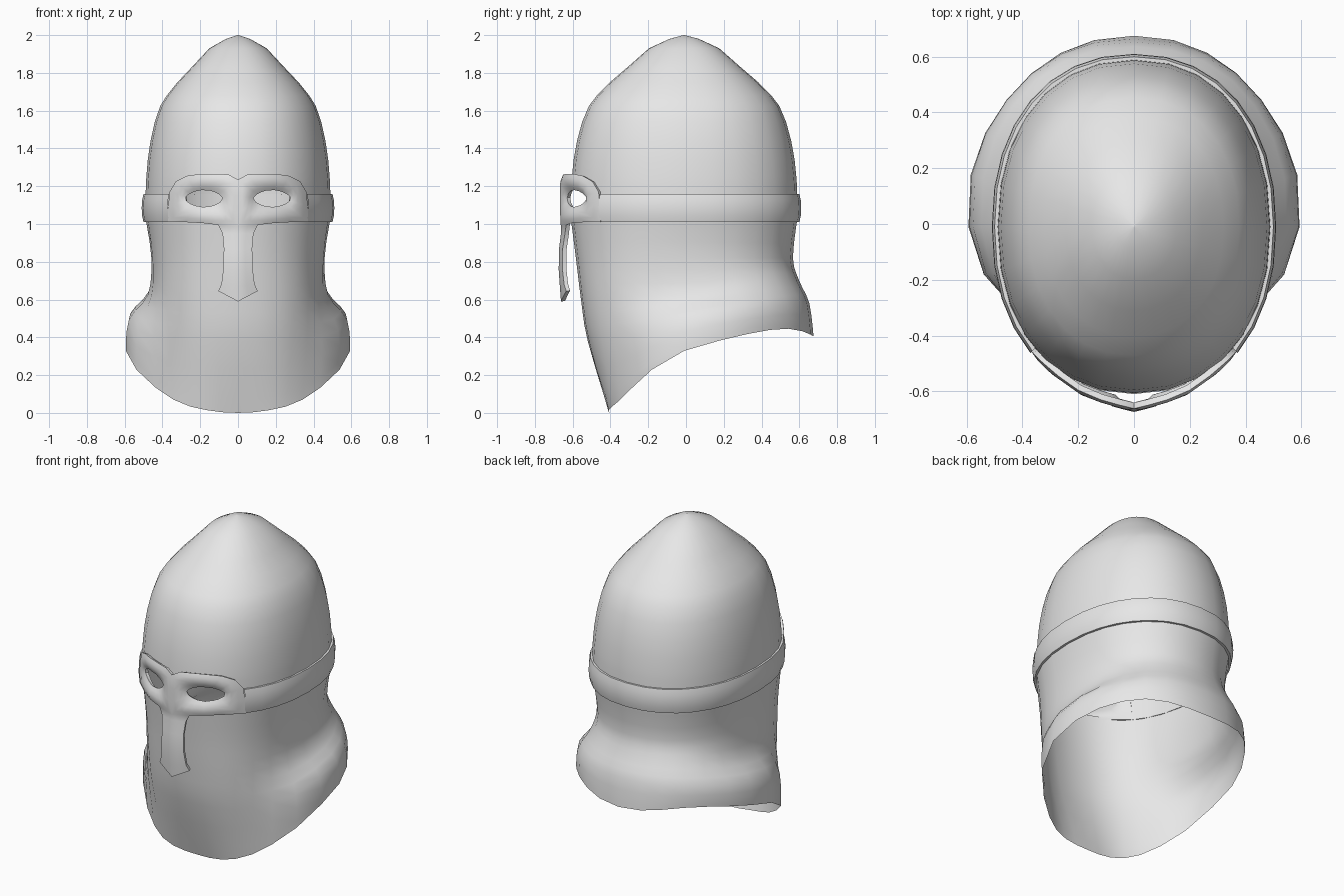
import bpy, bmesh
from math import sin, cos, pi, radians, atan2, copysign

old = bpy.data.objects.get("Cube")
if old:
    bpy.data.objects.remove(old, do_unlink=True)

steel = bpy.data.materials.new("steel grey")
steel.use_nodes = True
steel.diffuse_color = (0.8, 0.8, 0.8, 1)
bsdf = next(n for n in steel.node_tree.nodes if n.type == "BSDF_PRINCIPLED")
bsdf.inputs["Base Color"].default_value = (0.8, 0.8, 0.8, 1)


def hermite(keys, t):
    """Smooth value through (position, value) keys, flat at both ends."""
    def slope(i):
        if i in (0, len(keys) - 1):
            return 0
        a, b = keys[i - 1], keys[i + 1]
        return (b[1] - a[1]) / (b[0] - a[0])
    i = max(k for k in range(len(keys) - 1) if keys[k][0] <= t or k == 0)
    (x0, y0), (x1, y1) = keys[i], keys[i + 1]
    h = x1 - x0
    u = (t - x0) / h
    return (y0 * (1 + 2 * u) * (1 - u) ** 2 + slope(i) * h * u * (1 - u) ** 2
            + y1 * u * u * (3 - 2 * u) + slope(i + 1) * h * u * u * (u - 1))


def linear(keys, t):
    for (x0, y0), (x1, y1) in zip(keys, keys[1:]):
        if t <= x1:
            break
    return y0 + (y1 - y0) * (t - x0) / (x1 - x0)


def outline(t, scale=1.0, grow=0.0):
    """Egg-shaped head section; t is measured from the front."""
    p = 0.91
    x = copysign(abs(sin(t)) ** p, sin(t))
    y = copysign(abs(cos(t)) ** p, cos(t))
    return x * (0.49 * scale + grow), -y * (0.6 * scale + grow) - 0.01


def finish(name, bm, thickness=0):
    bmesh.ops.remove_doubles(bm, verts=bm.verts, dist=0.0005)
    bmesh.ops.recalc_face_normals(bm, faces=bm.faces)
    out = sum(f.normal.xy.dot(f.calc_center_median().xy) * f.calc_area() for f in bm.faces)
    if out < 0:
        bmesh.ops.reverse_faces(bm, faces=bm.faces)
    me = bpy.data.meshes.new(name)
    bm.to_mesh(me)
    bm.free()
    me.materials.append(steel)
    ob = bpy.data.objects.new(name, me)
    bpy.context.collection.objects.link(ob)
    bpy.ops.object.select_all(action="DESELECT")
    ob.select_set(True)
    bpy.context.view_layer.objects.active = ob
    if thickness:
        mod = ob.modifiers.new("thickness", "SOLIDIFY")
        mod.thickness = thickness
        mod.offset = -1
        bpy.ops.object.modifier_apply(modifier=mod.name)
    bpy.ops.object.shade_smooth_by_angle(angle=radians(45))
    return ob


def skin(bm, rows, closed=False):
    """Quads between rows of points."""
    rows = [[bm.verts.new(p) for p in row] for row in rows]
    n = len(rows[0])
    for a, b in zip(rows, rows[1:]):
        for i in range(n if closed else n - 1):
            j = (i + 1) % n
            bm.faces.new((a[i], a[j], b[j], b[i]))


# Shell: crown rows as (scale, height)
CROWN = [(0.004, 2), (0.13, 1.98), (0.31, 1.93), (0.5, 1.83), (0.655, 1.75),
         (0.77, 1.68), (0.84, 1.625), (0.9, 1.54), (0.945, 1.44), (0.975, 1.34),
         (0.99, 1.25), (0.995, 1.21), (1, 1.12)]
# Neck guard: angle from the front, then (scale, height) from waist to hem
NECK = {
    0: [(0.955, 0.82), (0.91, 0.6), (0.85, 0.38), (0.66, 0)],
    42: [(0.965, 0.82), (0.945, 0.6), (0.91, 0.38), (0.81, 0.04)],
    62: [(0.955, 0.82), (0.95, 0.62), (0.98, 0.4), (0.955, 0.12)],
    76: [(0.945, 0.82), (0.955, 0.62), (1.1, 0.43), (1.113, 0.22)],
    95: [(0.935, 0.82), (0.98, 0.63), (1.19, 0.51), (1.225, 0.355)],
    135: [(0.95, 0.82), (1.01, 0.7), (1.14, 0.57), (1.155, 0.445)],
    180: [(0.96, 0.82), (1.015, 0.7), (1.105, 0.58), (1.142, 0.405)],
}
COLS = 28


def neck_value(deg, row, part):
    return hermite([(a, pts[row][part]) for a, pts in NECK.items()], deg)


rows = [[(*outline(2 * pi * c / COLS, s), z) for c in range(COLS)] for s, z in CROWN]
for k in range(13):
    row = []
    for c in range(COLS):
        t = 2 * pi * c / COLS
        deg = 360 * min(c, COLS - c) / COLS
        s, z = (hermite([(0, first)] + [(r + 1, neck_value(deg, r, part)) for r in range(4)], k / 3)
                for part, first in ((0, 1.0), (1, 1.03)))
        row.append((*outline(t, s), z))
    rows.append(row)
bm = bmesh.new()
skin(bm, rows, closed=True)
bm.faces.new([v for v in bm.verts if v.co.z > 1.999])


# Eye slot left open behind the mask
def in_slot(f):
    c = f.calc_center_median()
    return 1.03 < c.z < 1.21 and c.y < 0 and abs(c.x) < 0.3


bmesh.ops.delete(bm, geom=[f for f in bm.faces if in_slot(f)], context="FACES")
finish("helmet_shell", bm)

# Brow band running around the back from one mask end to the other
SECTION = [(-0.006, 1.01), (0.01, 1.01), (0.018, 1.045), (0.02, 1.085),
           (0.018, 1.125), (0.01, 1.16), (-0.006, 1.16)]
bm = bmesh.new()
steps = 24
rows = []
for i in range(steps + 1):
    t = radians(45 + 270 * i / steps)
    rows.append([(*outline(t, 1, g), z) for g, z in SECTION])
skin(bm, rows, closed=True)
finish("brow_band", bm)

# Mask: half outline in x and z, going round one eye
HALF = [(0, 1.235), (0.05, 1.262), (0.12, 1.266), (0.2, 1.265), (0.27, 1.255),
        (0.33, 1.225), (0.362, 1.17), (0.37, 1.09), (0.372, 1.01), (0.28, 1.01),
        (0.19, 1.005), (0.105, 0.995), (0.05, 0.99), (0, 0.985), (0, 1.06), (0, 1.15)]
DEPTH = [(0, -0.662), (0.05, -0.65), (0.12, -0.63), (0.19, -0.603),
         (0.3, -0.525), (0.38, -0.445)]
EYE_X, EYE_Z = 0.18, 1.135


def eye_point(x, z):
    a = atan2((z - EYE_Z) / 0.125, (x - EYE_X) / 0.18)
    return EYE_X + 0.1 * cos(a), EYE_Z + 0.045 * sin(a) * (1 - 0.25 * cos(a) ** 2)


bm = bmesh.new()
for side in (1, -1):
    # raised rim between the outer edge and the eye hole
    rings = []
    for u, bump in ((0, 0), (0.25, -0.01), (0.55, -0.01), (0.8, 0), (1, 0.012)):
        ring = []
        for x, z in HALF:
            ex, ez = eye_point(x, z)
            px, pz = x + (ex - x) * u, z + (ez - z) * u
            ring.append((side * px, linear(DEPTH, px) + bump, pz))
        rings.append(ring)
    skin(bm, rings, closed=True)
    # nose guard with a centre ridge and a pointed tip
    strip = [[(side * x, linear(DEPTH, x), z) for x, z in HALF[13:10:-1]]]
    for z, w, out, drop in ((0.95, 0.082, 0, 0), (0.87, 0.075, 0.01, 0), (0.76, 0.078, 0.012, 0),
                            (0.68, 0.088, 0.006, 0.01), (0.645, 0.105, 0, 0.055)):
        strip.append([(side * w * f, linear(DEPTH, w * f) - out, z - drop * (1 - f))
                      for f in (0, 0.5, 1)])
    skin(bm, strip)
finish("eye_mask", bm, thickness=0.022)
